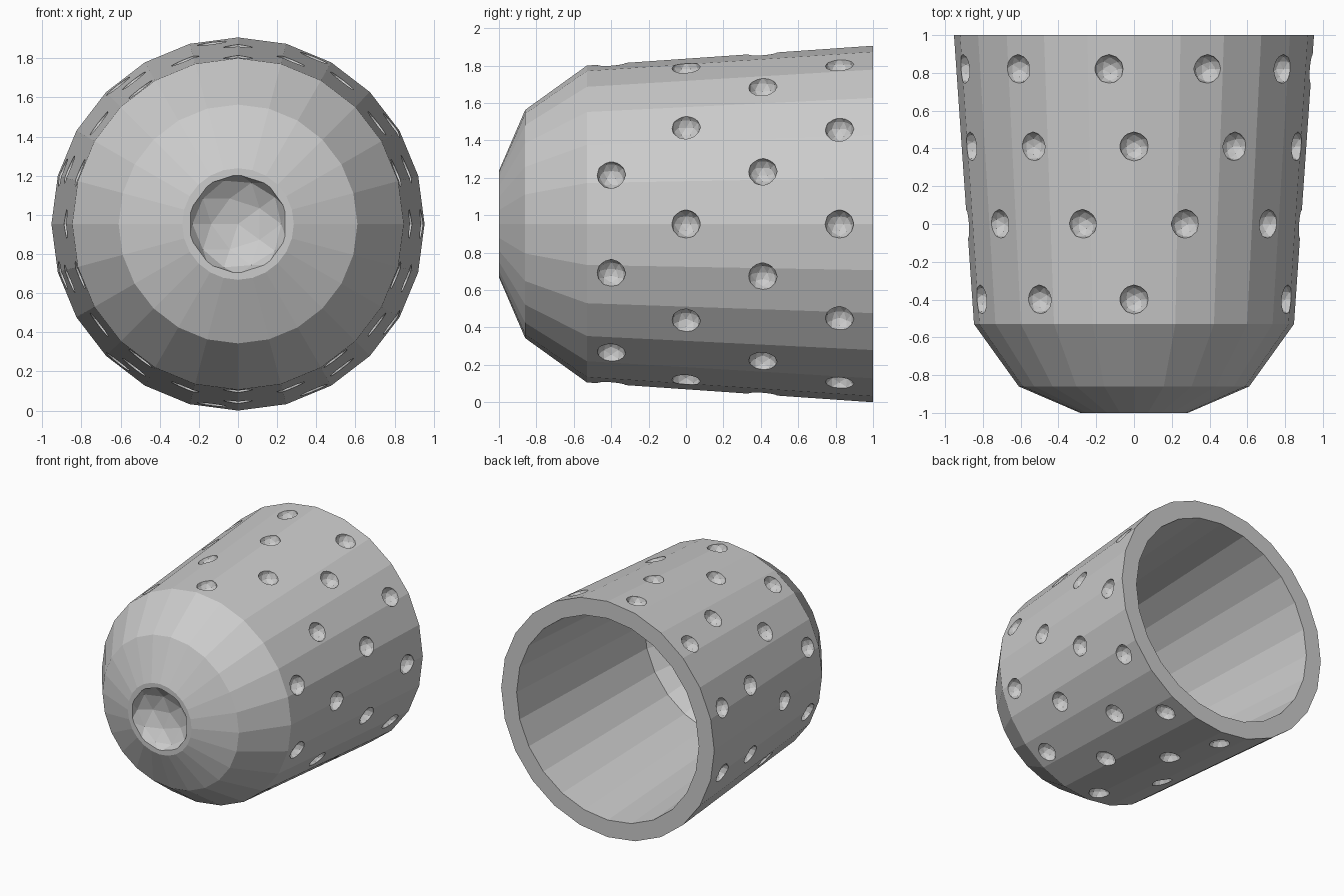
import bpy, bmesh
from math import sin, cos, pi, radians
from mathutils import Matrix, Vector

if "Cube" in bpy.data.objects:
    bpy.data.objects.remove(bpy.data.objects["Cube"])

CZ, SIDES = 0.953, 24


def lathe(name, profile):
    """Closed revolve of (radius, y) points about the y axis; ends on the axis."""
    bm = bmesh.new()
    rings = []
    for r, y in profile:
        if r == 0:
            rings.append([bm.verts.new((0, y, CZ))])
        else:
            rings.append([bm.verts.new((r * cos(2 * pi * i / SIDES), y,
                                        CZ + r * sin(2 * pi * i / SIDES)))
                          for i in range(SIDES)])
    for a, b in zip(rings, rings[1:]):
        for i in range(SIDES):
            j = (i + 1) % SIDES
            if len(a) == 1:
                bm.faces.new((a[0], b[i], b[j]))
            elif len(b) == 1:
                bm.faces.new((a[i], b[0], a[j]))
            else:
                bm.faces.new((a[i], b[i], b[j], a[j]))
    bmesh.ops.recalc_face_normals(bm, faces=bm.faces)
    return to_object(name, bm)


def to_object(name, bm):
    mesh = bpy.data.meshes.new(name)
    bm.to_mesh(mesh)
    bm.free()
    obj = bpy.data.objects.new(name, mesh)
    bpy.context.collection.objects.link(obj)
    return obj


# thimble wall: outer shell from closed tip to open rim, then back inside
thimble = lathe("thimble", [
    (0, -1.0), (0.285, -1.0), (0.61, -0.86), (0.847, -0.53), (0.953, 1.0),
    (0.815, 1.0), (0.725, -0.5), (0.51, -0.73), (0.24, -0.82), (0, -0.82)])

# faceted dimples in staggered rows: (y, count, start angle)
cut = bmesh.new()
for y, count, start in ((-0.40, 10, 18), (0.0, 10, 0), (0.41, 10, 18), (0.82, 11, 0)):
    r = 0.847 + (y + 0.53) * 0.106 / 1.53
    for i in range(count):
        if y == -0.40 and i == 1:      # one dimple is left out of the front row
            continue
        a = radians(start) + 2 * pi * i / count
        pos = Vector((r * cos(a), y, CZ + r * sin(a)))
        bmesh.ops.create_icosphere(cut, subdivisions=2, radius=0.078,
                                   matrix=Matrix.Translation(pos) @ Matrix.Rotation(-a, 4, 'Y'))

# larger dent in the tip
bmesh.ops.create_icosphere(cut, subdivisions=2, radius=0.26, matrix=Matrix.Translation(
    (0, -1.02, CZ)) @ Matrix.Diagonal((1, 0.58, 1, 1)) @ Matrix.Rotation(pi / 2, 4, 'X'))
cutter = to_object("dimple_cutter", cut)
cutter.hide_render = True

# carve the dimples
mod = thimble.modifiers.new("dimples", 'BOOLEAN')
mod.operation, mod.solver, mod.object = 'DIFFERENCE', 'EXACT', cutter
bpy.context.view_layer.objects.active = thimble
thimble.select_set(True)
bpy.ops.object.modifier_apply(modifier=mod.name)
bpy.data.objects.remove(cutter)
